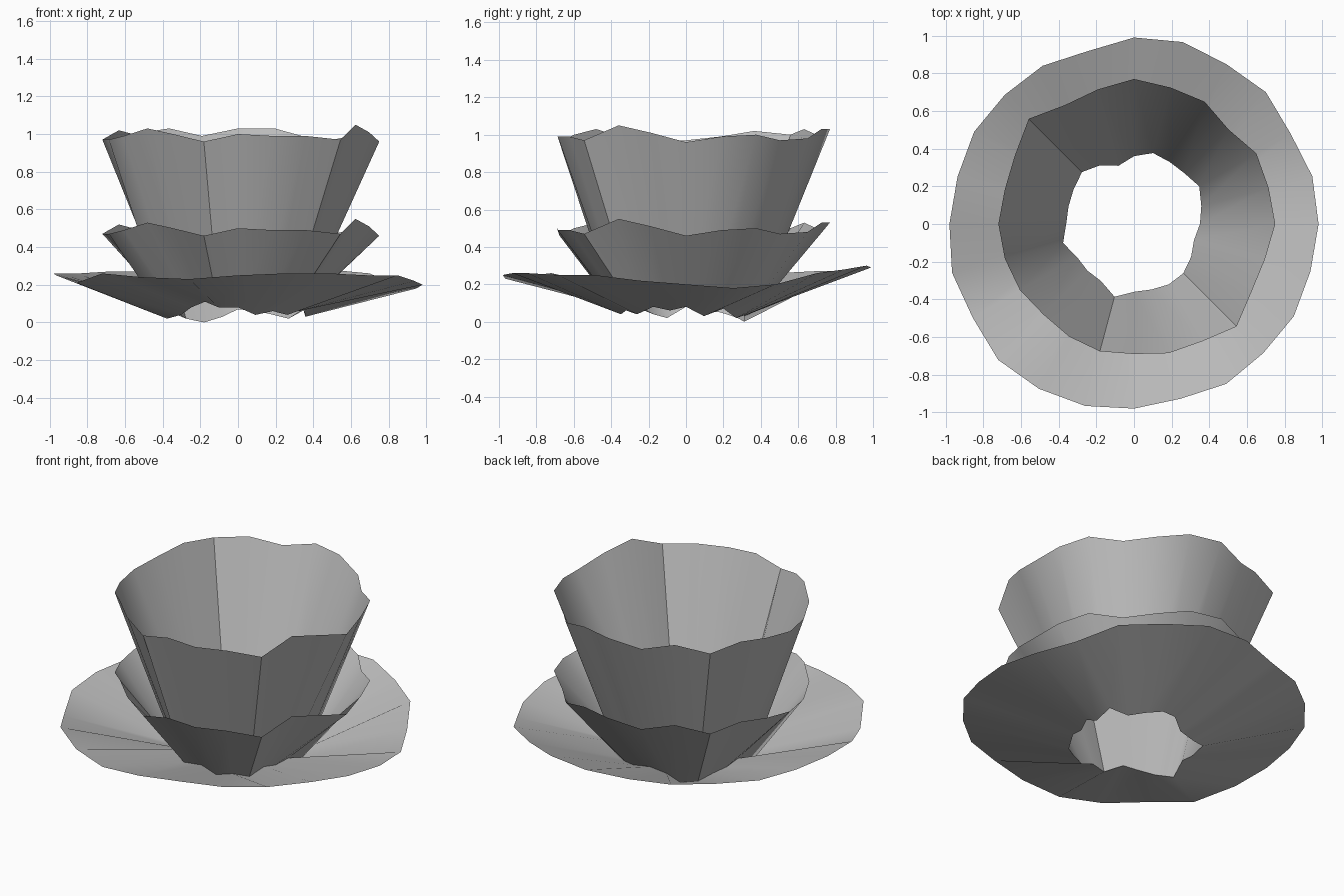
import bpy
from math import sin, cos, tau, radians

cube = bpy.data.objects.get("Cube")
if cube:
    bpy.data.objects.remove(cube, do_unlink=True)

# One plain grey for every petal layer
grey = bpy.data.materials.new("plain_grey")
grey.use_nodes = True
colour = (0.5, 0.5, 0.5, 1)
grey.diffuse_color = colour
grey.node_tree.nodes["Principled BSDF"].inputs["Base Color"].default_value = colour

# Ragged edges in hundredths of a unit, counter-clockwise from +x
BASE_RADIUS = [35, 37, 40, 38, 38, 39, 36, 32, 36, 39, 37, 36,
               36, 39, 35, 35, 35, 40, 36, 36, 37, 37, 35, 33]
BASE_HEIGHT = [8, 3, 7, 2, 4, 6, 7, 3, 0, 2, 5, 6,
               8, 2, 4, 8, 11, 8, 8, 4, 6, 4, 8, 6]
CUP_RADIUS = [75, 74, 75, 71, 75, 75, 77, 74, 73, 79, 73, 71,
              72, 71, 70, 68, 69, 70, 69, 71, 72, 77, 72, 72]
CUP_WAVE = [-4, -1, 0, -3, -2, 3, 3, -1, 3, 0, 2, -1,
            -3, -3, -1, 3, 0, -4, 0, -1, -1, -3, 5, 1]
SAUCER_RADIUS = [98, 98, 96, 99, 98, 100, 99, 95, 97, 97, 98, 97,
                 98, 100, 99, 102, 101, 100, 98, 96, 98, 97, 98, 97]
SAUCER_WAVE = [-5, -7, -5, 1, 3, 5, 4, 2, 2, 2, 1, 1,
               1, 0, -4, 1, -1, -2, 0, 1, 1, 0, 0, -3]


def ring(radii, heights, level):
    """Closed loop of points with uneven radius and height."""
    step = tau / len(radii)
    return [(r / 100 * cos(i * step), r / 100 * sin(i * step), level + h / 100)
            for i, (r, h) in enumerate(zip(radii, heights))]


def flared_layer(name, radii, wave, level):
    """Open shell that flares from the common base edge to a wavy rim."""
    bottom = ring(BASE_RADIUS, BASE_HEIGHT, 0)
    top = ring(radii, wave, level)
    n = len(bottom)
    faces = [(i, (i + 1) % n, n + (i + 1) % n, n + i) for i in range(n)]
    mesh = bpy.data.meshes.new(name)
    mesh.from_pydata(bottom + top, [], faces)
    mesh.materials.append(grey)
    layer = bpy.data.objects.new(name, mesh)
    bpy.context.collection.objects.link(layer)
    bpy.ops.object.select_all(action="DESELECT")
    layer.select_set(True)
    bpy.context.view_layer.objects.active = layer
    bpy.ops.object.shade_smooth_by_angle(angle=radians(40))
    return layer


# Wide low layer, middle bowl and tall inner cup
flared_layer("outer_saucer", SAUCER_RADIUS, SAUCER_WAVE, 0.25)
flared_layer("middle_bowl", CUP_RADIUS, CUP_WAVE, 0.5)
flared_layer("inner_cup", CUP_RADIUS, CUP_WAVE, 1.0)
